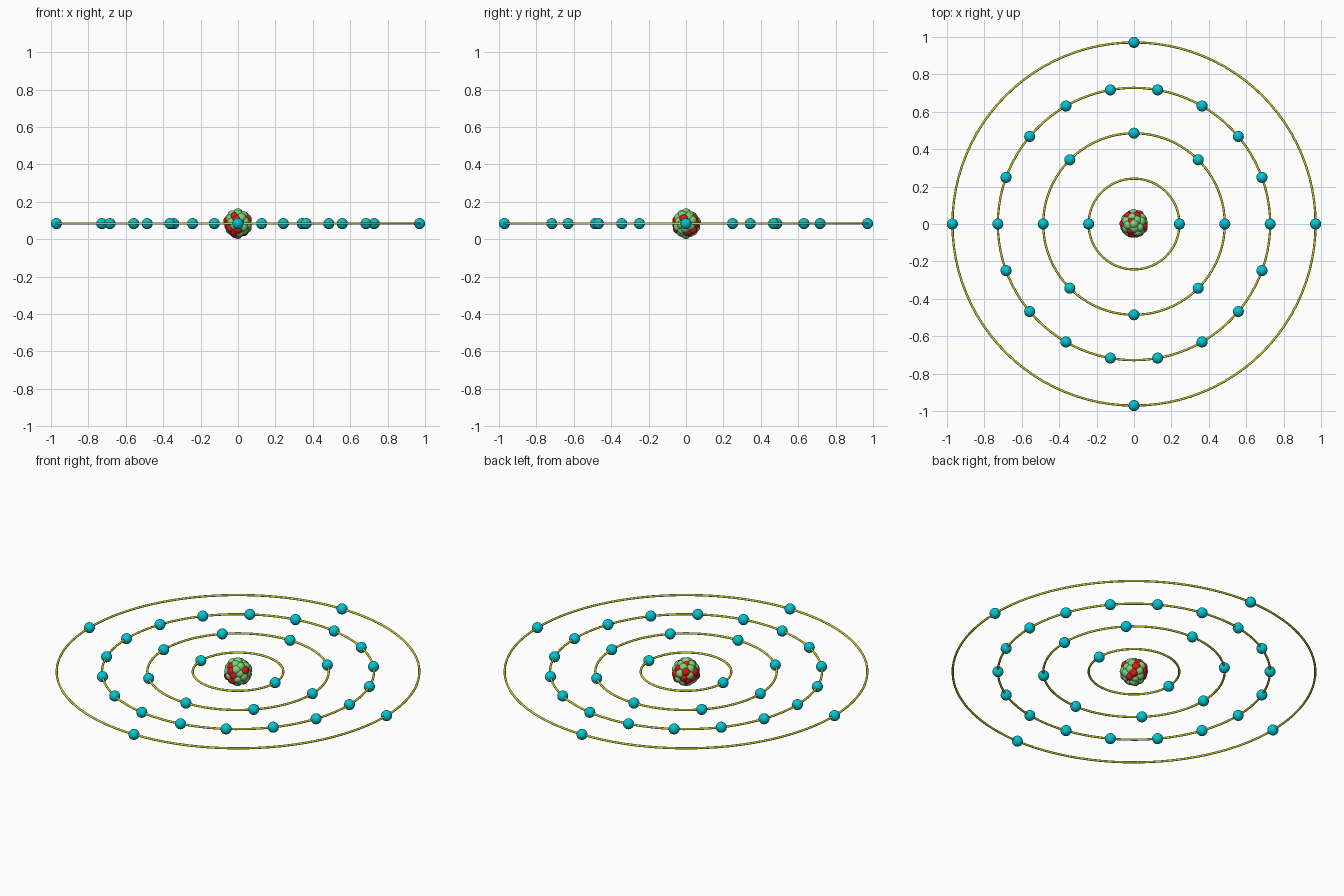
import bpy, math, random
from mathutils import Vector

if "Cube" in bpy.data.objects:
    bpy.data.objects.remove(bpy.data.objects["Cube"])

random.seed(4)
CZ = 0.083


def material(name, color):
    m = bpy.data.materials.new(name)
    m.diffuse_color = (*color, 1)
    m.use_nodes = True
    m.node_tree.nodes["Principled BSDF"].inputs["Base Color"].default_value = m.diffuse_color
    return m


RED = material("red", (0.7, 0.01, 0.01))
GREEN = material("green", (0.2, 0.65, 0.2))
CYAN = material("cyan", (0.0, 0.55, 0.65))
YELLOW = material("yellow", (0.6, 0.6, 0.03))


def finish(name, mat):
    ob = bpy.context.object
    ob.name = name
    ob.data.materials.append(mat)
    bpy.ops.object.shade_smooth()
    return ob


def ball_mesh(name, radius, mat):
    bpy.ops.mesh.primitive_uv_sphere_add(segments=24, ring_count=16, radius=radius)
    ob = finish(name, mat)
    mesh = ob.data
    bpy.data.objects.remove(ob)
    return mesh


def place(name, mesh, loc):
    ob = bpy.data.objects.new(name, mesh)
    ob.location = loc
    bpy.context.collection.objects.link(ob)


# Electron shells: ring, evenly spaced electrons
electron = ball_mesh("electron", 0.0295, CYAN)
# first electron sits on the +x axis
for i, count in enumerate((2, 8, 18, 4)):
    r = 0.2427 * (i + 1)
    bpy.ops.mesh.primitive_torus_add(location=(0, 0, CZ), major_radius=r, minor_radius=0.006,
                                     major_segments=96, minor_segments=10)
    finish(f"orbit_ring_{i + 1}", YELLOW)
    for k in range(count):
        a = math.tau * k / count
        place(f"electron_{i + 1}_{k + 1}", electron, (r * math.cos(a), r * math.sin(a), CZ))

# Nucleus: 32 protons and 41 neutrons packed in concentric layers
proton = ball_mesh("proton", 0.026, RED)
neutron = ball_mesh("neutron", 0.026, GREEN)
kinds = [proton] * 32 + [neutron] * 41
random.shuffle(kinds)
n = 0
for count, radius in ((48, 0.056), (20, 0.035), (5, 0.014)):
    for k in range(count):
        z = 1 - 2 * k / (count - 1)
        s = math.sqrt(max(0, 1 - z * z))
        a = k * math.pi * (3 - math.sqrt(5))
        wobble = radius * (1 if s < 0.01 else random.uniform(0.86, 0.98))
        p = Vector((s * math.cos(a), s * math.sin(a), z)) * wobble
        place(f"nucleon_{n + 1}", kinds[n], p + Vector((0, 0, CZ)))
        n += 1
